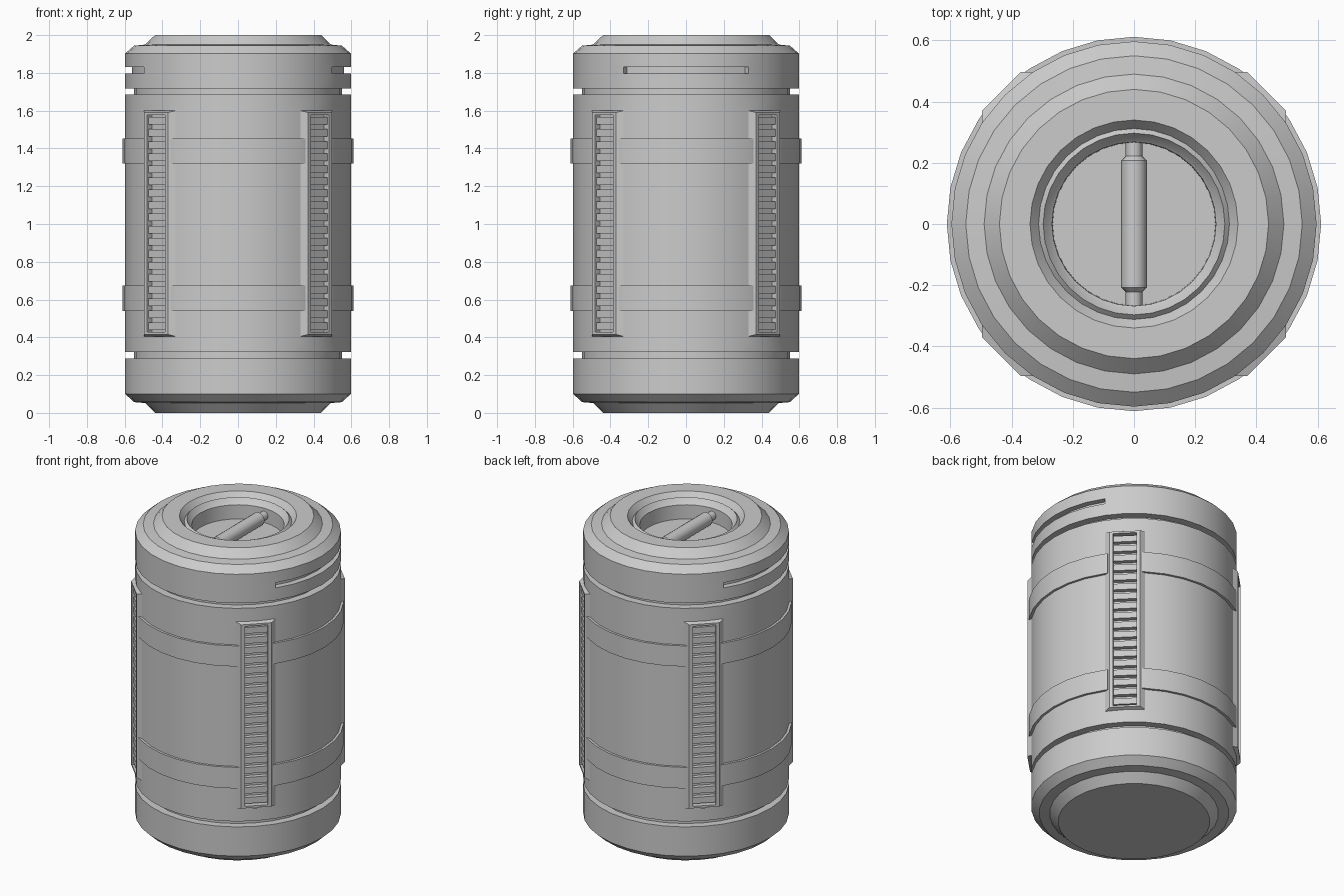
import bpy, bmesh, math
from math import cos, sin, pi, radians
from mathutils import Matrix, Vector

if "Cube" in bpy.data.objects:
    bpy.data.objects.remove(bpy.data.objects["Cube"])

SEG = 32
RAIL_Z = (0.405, 1.60)
SLOT_Z = (1.797, 1.83)


def finish(bm, name):
    bmesh.ops.recalc_face_normals(bm, faces=bm.faces[:])
    mesh = bpy.data.meshes.new(name)
    bm.to_mesh(mesh)
    bm.free()
    obj = bpy.data.objects.new(name, mesh)
    bpy.context.collection.objects.link(obj)
    bpy.ops.object.select_all(action='DESELECT')
    obj.select_set(True)
    bpy.context.view_layer.objects.active = obj
    bpy.ops.object.shade_smooth_by_angle(angle=radians(30))
    return obj


def bridge(bm, loops, closed=True):
    n = len(loops[0])
    for a, b in zip(loops, loops[1:]):
        for i in range(n if closed else n - 1):
            j = (i + 1) % n
            bm.faces.new((a[i], a[j], b[j], b[i]))


def lathe(profile, segs):
    bm = bmesh.new()
    loops = [[bm.verts.new((r * cos(2 * pi * i / segs), r * sin(2 * pi * i / segs), z))
              for i in range(segs)] for r, z in profile]
    bridge(bm, loops)
    bm.faces.new(loops[0][::-1])
    bm.faces.new(loops[-1])
    return bm


# Body: lathed shell with grooves, chamfers and a stepped well in the lid
R = 0.597
body = lathe([(0.44, 0), (0.49, 0.052), (0.55, 0.057), (R, 0.10), (R, 0.287),
              (0.55, 0.287), (0.55, 0.322), (R, 0.322), (R, RAIL_Z[0]), (R, RAIL_Z[1]),
              (R, 1.685), (0.55, 1.685), (0.55, 1.718), (R, 1.718), (R, SLOT_Z[0]),
              (R, SLOT_Z[1]), (R, 1.903), (0.55, 1.944), (0.49, 1.95), (0.44, 2.0),
              (0.34, 2.0), (0.312, 1.965), (0.297, 1.98), (0.279, 1.955),
              (0.268, 1.945), (0.266, 1.855)], SEG)
body.normal_update()


def strip(z0, z1, test):
    out = []
    for f in body.faces:
        c = f.calc_center_median()
        if z0 < c.z < z1 and all(z0 - 0.01 < v.co.z < z1 + 0.01 for v in f.verts):
            if test(math.degrees(math.atan2(c.y, c.x))):
                out.append(f)
    return out


# Openings behind the four corner rails
bmesh.ops.delete(body, geom=strip(*RAIL_Z, lambda a: abs(a % 90 - 45) < 11), context='FACES')

# Recessed slots on both sides of the lid
for turn in (0, 180):
    faces = strip(*SLOT_Z, lambda a: abs((a + turn + 180) % 360 - 180) < 33)
    ext = bmesh.ops.extrude_face_region(body, geom=faces)
    for v in ext['geom']:
        if isinstance(v, bmesh.types.BMVert):
            v.co.x *= 0.56 / R
            v.co.y *= 0.56 / R
    old = [f for f in faces if f.is_valid]
    if old:
        bmesh.ops.delete(body, geom=old, context='FACES')
finish(body, "canister_body")

# Handle bar across the well
handle = lathe([(0.027, -0.268), (0.027, -0.222), (0.042, -0.208),
                (0.042, 0.208), (0.027, 0.222), (0.027, 0.268)], 16)
handle.transform(Matrix.Translation((0, 0, 1.90)) @ Matrix.Rotation(pi / 2, 4, 'X'))
finish(handle, "lid_handle")

# Raised bands between the rails
angles = [-35.6] + [i * 11.25 for i in range(-3, 4)] + [35.6]
for q in range(4):
    for label, z0, z1 in (("lower", 0.54, 0.675), ("upper", 1.32, 1.452)):
        bm = bmesh.new()
        loops = []
        for r, z in ((0.59, z0), (0.612, z0), (0.612, z1), (0.59, z1)):
            loops.append([bm.verts.new((r * cos(radians(a + 90 * q)),
                                        r * sin(radians(a + 90 * q)), z)) for a in angles])
        bridge(bm, loops + [loops[0]], closed=False)
        for k in (0, -1):
            bm.faces.new([lp[k] for lp in loops])
        finish(bm, f"{label}_band_{q + 1}")

# Corner rails: chamfered frame, recess and a ladder of slats
COUNT = 18
half = R * sin(radians(11.25))
base = R * cos(radians(11.25))
for q in range(4):
    turn = Matrix.Rotation(radians(45 + 90 * q), 4, 'Z')
    bm = bmesh.new()
    loops = []
    for d, w, inset in ((base, half, 0), (0.613, 0.089, 0.01),
                        (0.613, 0.068, 0.022), (0.575, 0.068, 0.022)):
        lo, hi = RAIL_Z[0] + inset, RAIL_Z[1] - inset
        loops.append([bm.verts.new((d, y, z))
                      for y, z in ((-w, lo), (w, lo), (w, hi), (-w, hi))])
    bridge(bm, loops)
    bm.faces.new(loops[-1])
    bm.transform(turn)
    finish(bm, f"rail_frame_{q + 1}")

    bm = bmesh.new()
    lo, hi = RAIL_Z[0] + 0.022, RAIL_Z[1] - 0.022
    step = (hi - lo) / COUNT
    for i in range(COUNT):
        place = Matrix.Translation((0.588, 0, lo + step * (i + 0.5)))
        bmesh.ops.create_cube(bm, size=1, matrix=place @ Matrix.Diagonal(
            Vector((0.03, 0.134, step * 0.62, 1))))
    bm.transform(turn)
    finish(bm, f"rail_slats_{q + 1}")
